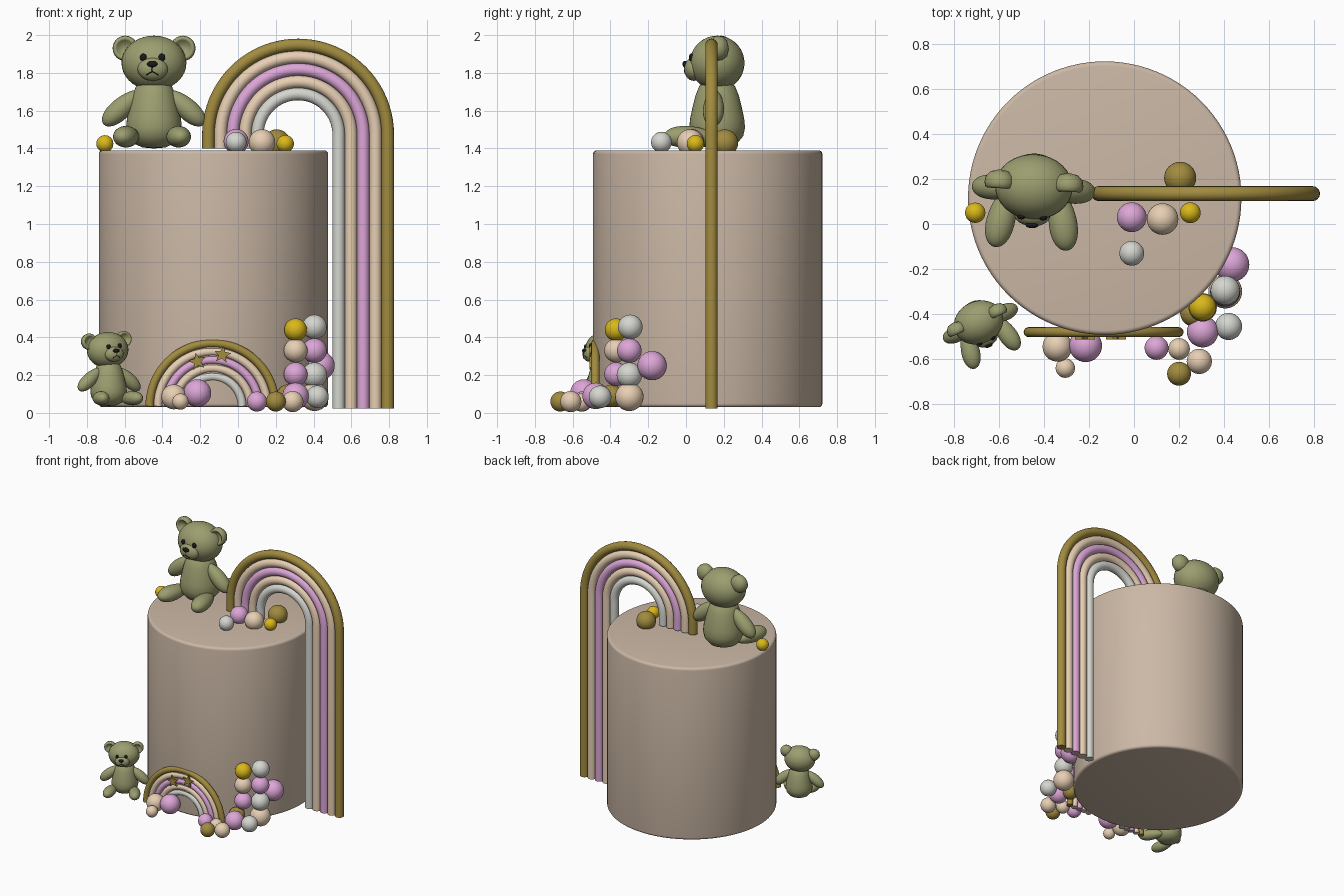
import bpy, bmesh
from math import pi, cos, sin, radians
from mathutils import Matrix, Vector

if "Cube" in bpy.data.objects:
    bpy.data.objects.remove(bpy.data.objects["Cube"])

COLORS = {
    "cream": (0.60, 0.48, 0.38), "gold": (0.36, 0.26, 0.05), "yellow": (0.70, 0.48, 0.01),
    "pink": (0.72, 0.38, 0.68), "peach": (0.80, 0.62, 0.45), "white": (0.66, 0.67, 0.62),
    "green": (0.33, 0.34, 0.16), "black": (0.01, 0.01, 0.01)}
MATS = {}
for key, c in COLORS.items():
    MATS[key] = bpy.data.materials.new(key)
    MATS[key].diffuse_color = (*c, 1)
I = Matrix.Identity(4)


def finish(bm, name, color, mat=I, smooth=True):
    bmesh.ops.recalc_face_normals(bm, faces=bm.faces)
    for f in bm.faces:
        f.smooth = smooth
    me = bpy.data.meshes.new(name)
    bm.to_mesh(me)
    bm.free()
    me.materials.append(MATS[color])
    ob = bpy.data.objects.new(name, me)
    bpy.context.collection.objects.link(ob)
    ob.matrix_world = mat
    return ob


def ball(name, color, loc, r, mat=I, direction=None, egg=0.0):
    """Ellipsoid; local z may be aimed along direction, egg fattens that end."""
    r = (r, r, r) if isinstance(r, float) else r
    bm = bmesh.new()
    bmesh.ops.create_uvsphere(bm, u_segments=32, v_segments=18, radius=1)
    for v in bm.verts:
        k = 1 + egg * v.co.z
        v.co = Vector((v.co.x * k * r[0], v.co.y * k * r[1], v.co.z * r[2]))
    rot = Vector(direction).to_track_quat('Z', 'Y').to_matrix().to_4x4() if direction else I
    return finish(bm, name, color, mat @ Matrix.Translation(loc) @ rot)


def lathe(name, color, profile, mat=I, steps=32):
    bm = bmesh.new()
    vs = [bm.verts.new((r, 0, z)) for r, z in profile]
    es = [bm.edges.new(p) for p in zip(vs, vs[1:])]
    bmesh.ops.spin(bm, geom=vs + es, cent=(0, 0, 0), axis=(0, 0, 1), angle=2 * pi, steps=steps)
    bmesh.ops.remove_doubles(bm, verts=bm.verts, dist=1e-5)
    return finish(bm, name, color, mat)


def tube(name, color, pts, r, mat=I):
    cu = bpy.data.curves.new(name, 'CURVE')
    cu.dimensions = '3D'
    cu.bevel_depth, cu.bevel_resolution, cu.use_fill_caps = r, 6, True
    sp = cu.splines.new('POLY')
    sp.points.add(len(pts) - 1)
    for p, co in zip(sp.points, pts):
        p.co = (*co, 1)
    cu.materials.append(MATS[color])
    ob = bpy.data.objects.new(name, cu)
    bpy.context.collection.objects.link(ob)
    ob.matrix_world = mat
    bpy.ops.object.select_all(action='DESELECT')
    bpy.context.view_layer.objects.active = ob
    ob.select_set(True)
    bpy.ops.object.convert(target='MESH')
    bpy.ops.object.shade_smooth_by_angle(angle=radians(40))


def rainbow(name, cx, cy, cz, outer, step, r, left_z, right_z):
    for i, color in enumerate(("gold", "peach", "pink", "peach", "white")):
        R = outer - i * step
        pts = [(cx + R * cos(pi - pi * k / 40), cy, cz + R * sin(pi * k / 40)) for k in range(41)]
        if left_z < cz:
            pts.insert(0, (cx - R, cy, left_z))
        if right_z < cz:
            pts.append((cx + R, cy, right_z))
        tube(f"{name}_band_{i + 1}", color, pts, r)


def bear(name, loc, yaw, scale, roll=0):
    m = Matrix.Translation(loc) @ Matrix.Rotation(radians(yaw), 4, 'Z') @ Matrix.Scale(scale, 4)
    lathe(name + "_body", "green",
          [(0, 0), (.06, .005), (.105, .025), (.138, .065), (.148, .11), (.143, .16), (.13, .22),
           (.115, .28), (.095, .33), (.06, .365), (0, .38)], m)
    for s, side in ((-1, "left"), (1, "right")):
        ball(f"{name}_{side}_arm", "green", (s * .17, -.01, .215), (.055, .055, .13), m,
             (s * .74, 0, -.67), .15)
        ball(f"{name}_{side}_leg", "green", (s * .135, -.14, .062), (.062, .056, .138), m,
             (s * .2, -1, 0), .2)
    # head group, tilted about the neck
    h = m @ Matrix.Translation((0, 0, .33)) @ Matrix.Rotation(radians(roll), 4, 'Y') \
        @ Matrix.Translation((0, 0, -.33))
    ball(name + "_head", "green", (0, 0, .452), (.172, .145, .145), h)
    ball(name + "_muzzle", "green", (0, -.125, .42), (.08, .05, .062), h)
    ball(name + "_nose", "black", (0, -.17, .447), (.028, .014, .017), h)
    for s, side in ((-1, "left"), (1, "right")):
        ball(f"{name}_{side}_eye", "black", (s * .049, -.135, .482), (.018, .012, .02), h)
        lathe(f"{name}_{side}_ear", "green",
              [(0, .005), (.03, 0), (.044, -.02), (.054, -.026), (.063, -.018), (.067, 0),
               (.062, .025), (.042, .048), (0, .058)],
              h @ Matrix.Translation((s * .153, .012, .53)) @ Matrix.Rotation(-pi / 2, 4, 'X'), 24)
    tube(name + "_mouth_line", "black", [(0, -.174, .44), (0, -.173, .405)], .003, h)
    tube(name + "_mouth", "black", [(-.032, -.163, .388), (-.015, -.17, .4), (0, -.173, .407),
                                    (.015, -.17, .4), (.032, -.163, .388)], .003, h)


def star(name, x, y, z, r, turn):
    bm = bmesh.new()
    ring = [bm.verts.new((x + q * sin(a), y, z + q * cos(a)))
            for k in range(10) for a, q in [(turn + k * pi / 5, r if k % 2 == 0 else r * .45)]]
    f = bm.faces.new(ring)
    ext = bmesh.ops.extrude_face_region(bm, geom=[f])
    for v in ext["geom"]:
        if isinstance(v, bmesh.types.BMVert):
            v.co.y -= .016
    finish(bm, name, "gold", smooth=False)


# cake drum with rounded rims
bm = bmesh.new()
bmesh.ops.create_cone(bm, cap_ends=True, segments=96, radius1=.607, radius2=.607, depth=1.36)
rims = [e for e in bm.edges if abs(e.verts[0].co.z - e.verts[1].co.z) < .01]
bmesh.ops.bevel(bm, geom=rims, offset=.02, segments=4, profile=.5, affect='EDGES')
cake = finish(bm, "cake", "cream", Matrix.Translation((-.13, .115, .71)))
bpy.context.view_layer.objects.active = cake
cake.select_set(True)
bpy.ops.object.shade_smooth_by_angle(angle=radians(40))

# arches and stars
rainbow("large_rainbow", .318, .135, 1.473, .475, .065, .033, 1.4, .022)
rainbow("small_rainbow", -.135, -.48, .035, .333, .044, .022, .035, .035)
star("left_star", -.215, -.496, .272, .047, -.2)
star("right_star", -.083, -.496, .308, .047, .15)

# bears
bear("large_bear", (-.445, .165, 1.4), -3, 1.0)
bear("small_bear", (-.685, -.435, .037), 24, .655, -4)

# balls on top and around the base: colour, x, y, z, radius
BALLS = [
    ("yellow", -.705, .05, 1.425, .045), ("pink", -.01, .03, 1.437, .066),
    ("white", -.01, -.13, 1.433, .055), ("peach", .127, .022, 1.432, .07),
    ("gold", .205, .205, 1.43, .071), ("yellow", .25, .05, 1.425, .046),
    ("peach", -.34, -.545, .085, .066), ("peach", -.305, -.64, .06, .043),
    ("pink", -.215, -.54, .105, .073), ("pink", .1, -.55, .06, .053),
    ("peach", .2, -.555, .055, .048), ("gold", .2, -.665, .06, .053),
    ("peach", .29, -.61, .06, .056), ("pink", .305, -.478, .09, .07),
    ("white", .42, -.455, .085, .06), ("peach", .405, -.3, .085, .075)]
BALLS += [("gold", .265, -.395, .09, .06), ("pink", .305, -.37, .205, .063),
          ("peach", .305, -.37, .33, .063), ("yellow", .305, -.37, .44, .06),
          ("white", .405, -.3, .2, .067), ("pink", .405, -.3, .33, .065),
          ("white", .405, -.295, .455, .065), ("pink", .435, -.18, .25, .077)]
for i, (color, x, y, z, r) in enumerate(BALLS):
    ball(f"{color}_ball_{i + 1}", color, (x, y, z), r)

for m in bpy.data.materials:
    if m.users and not m.is_grease_pencil:
        m.use_nodes = True
        m.node_tree.nodes["Principled BSDF"].inputs["Base Color"].default_value = m.diffuse_color
